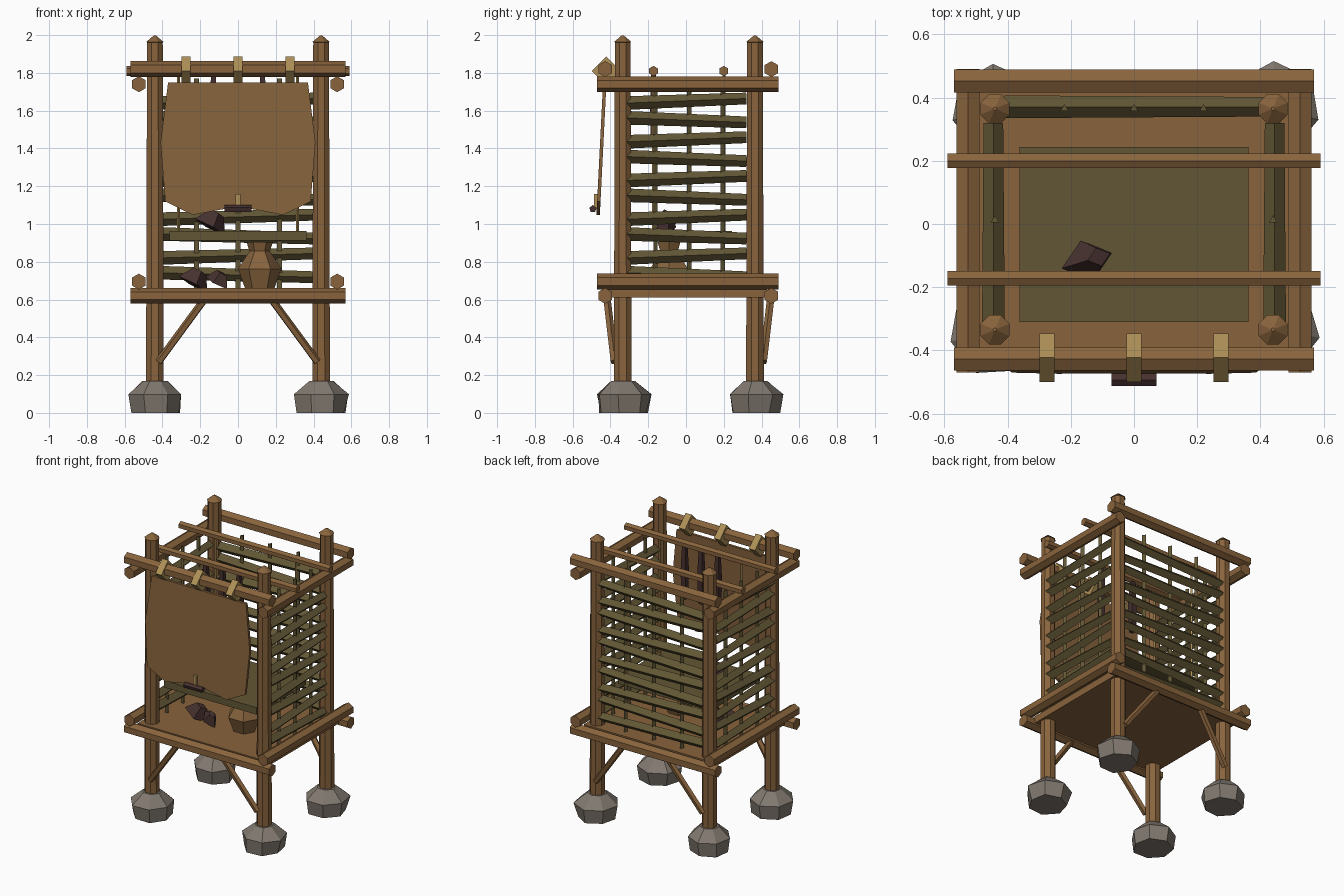
import bpy, bmesh, math, random
from mathutils import Vector, Matrix

random.seed(4)
if "Cube" in bpy.data.objects:
    bpy.data.objects.remove(bpy.data.objects["Cube"], do_unlink=True)


def material(name, rgb):
    m = bpy.data.materials.new(name)
    m.use_nodes = True
    m.diffuse_color = (*rgb, 1)
    node = next(n for n in m.node_tree.nodes if n.type == "BSDF_PRINCIPLED")
    node.inputs["Base Color"].default_value = (*rgb, 1)
    node.inputs["Roughness"].default_value = 0.9
    return m


WOOD = material("brown wood", (0.25, 0.126, 0.046))
HIDE = material("tanned hide", (0.24, 0.125, 0.046))
REED = material("olive reed", (0.122, 0.094, 0.035))
STONE = material("grey stone", (0.22, 0.19, 0.16))
DARK = material("dark dried food", (0.06, 0.03, 0.028))
ROPE = material("straw rope", (0.42, 0.28, 0.095))


def finish(name, bm, mat):
    bmesh.ops.recalc_face_normals(bm, faces=bm.faces)
    mesh = bpy.data.meshes.new(name)
    bm.to_mesh(mesh)
    bm.free()
    mesh.materials.append(mat)
    obj = bpy.data.objects.new(name, mesh)
    bpy.context.collection.objects.link(obj)
    return obj


def loft(name, start, end, rings, sides, mat, jitter=0, turn=0):
    """Rings of (fraction along the axis, radius); first corner points up or back."""
    a, b = Vector(start), Vector(end)
    d = (b - a).normalized()
    hint = Vector((0, 1, 0)) if abs(d.z) > 0.95 else Vector((0, 0, 1))
    u = (hint - d * hint.dot(d)).normalized()
    v = d.cross(u)
    bm = bmesh.new()
    loops = []
    for t, r in rings:
        loop = []
        for i in range(sides):
            ang = math.tau * i / sides + turn
            k = r * (1 + random.uniform(-jitter, jitter))
            loop.append(bm.verts.new(a.lerp(b, t) + (u * math.cos(ang) + v * math.sin(ang)) * k))
        loops.append(loop)
    for lo, hi in zip(loops, loops[1:]):
        for i in range(sides):
            j = (i + 1) % sides
            bm.faces.new((lo[i], lo[j], hi[j], hi[i]))
    bm.faces.new(loops[0])
    bm.faces.new(loops[-1])
    return finish(name, bm, mat)


def rod(name, start, end, r, sides, mat, r2=None):
    return loft(name, start, end, [(0, r), (1, r2 or r)], sides, mat)


def box(name, center, size, mat):
    bm = bmesh.new()
    bmesh.ops.create_cube(bm, size=1, matrix=Matrix.Translation(center) @ Matrix.Diagonal((*size, 1)))
    return finish(name, bm, mat)


FRONT, BACK, SIDE = -0.335, 0.365, 0.44

# Corner posts with pointed tops, standing on stones
for sx, xn in ((-1, "right"), (1, "left")):
    for y, yn in ((FRONT, "front"), (BACK, "back")):
        x = sx * SIDE
        loft(f"{yn}_{xn}_post", (x, y, 0.1), (x, y, 2.0),
             [(0, 0.051), (0.98, 0.045), (0.981, 0.05), (0.999, 0.006)], 8, WOOD, turn=math.pi / 8)
        loft(f"{yn}_{xn}_stone", (x, y, 0), (x, y, 0.17),
             [(0, 0.128), (0.58, 0.147), (1, 0.065)], 7, STONE, jitter=0.06, turn=random.random())
        # Diagonal brace from post to floor beam
        out = -1 if y < 0 else 1
        rod(f"{yn}_{xn}_brace", (sx * 0.42, y + out * 0.045, 0.27),
            (sx * 0.17, y + out * 0.085, 0.61), 0.021, 5, WOOD)

# Frame beams, low and high
for level, zx, zy in (("lower", 0.62, 0.695), ("upper", 1.82, 1.74)):
    for y, yn in ((-0.428, "front"), (0.452, "back")):
        rod(f"{level}_{yn}_beam", (-0.57, y, zx), (0.57, y, zx), 0.042, 6, WOOD)
    for sx, xn in ((-1, "right"), (1, "left")):
        rod(f"{level}_{xn}_beam", (sx * 0.525, -0.47, zy), (sx * 0.525, 0.49, zy), 0.042, 6, WOOD)

# Roof poles and floor
for y, yn in ((-0.172, "front"), (0.2, "back")):
    rod(f"{yn}_roof_pole", (-0.59, y, 1.81), (0.59, y, 1.81), 0.027, 6, WOOD)
box("floor", (0, 0.01, 0.635), (1.0, 0.84, 0.05), WOOD)

# Slatted walls: tilted reeds woven on thin stakes
ROWS, PITCH = 10, 0.1025
for i in range(ROWS):
    z = 0.73 + i * PITCH
    tilt = 0.012 if i % 2 else -0.012
    rod("back_slat", (-0.41, BACK + 0.006, z - tilt), (0.41, BACK + 0.006, z + tilt),
        0.036, 4, REED, 0.031)
    for sx in (-1, 1):
        rod("side_slat", (sx * 0.445, -0.31, z - tilt), (sx * 0.445, 0.32, z + tilt),
            0.036, 4, REED, 0.031)
for k in (-1, 0, 1):
    rod("back_stake", (k * 0.22, BACK, 0.66), (k * 0.22, BACK, 1.77), 0.015, 3, REED)
    for sx in (-1, 1):
        y = 0.013 + k * 0.178
        rod("side_stake", (sx * SIDE, y, 0.66), (sx * SIDE, y, 1.77), 0.015, 3, REED)

# Hide flap hanging from the front beam
half = [(0.37, 1.75), (0.41, 1.43), (0.385, 1.12), (0.24, 1.048), (0.07, 1.08)]
outline = half + [(-x, z) for x, z in reversed(half)]
bm = bmesh.new()
layers = [[bm.verts.new((x, -0.43 - (1.75 - z) * 0.05 + dy, z)) for x, z in outline]
          for dy in (-0.009, 0.009)]
for ring in layers:
    bm.faces.new(ring)
for i in range(len(outline)):
    j = (i + 1) % len(outline)
    bm.faces.new((layers[0][i], layers[0][j], layers[1][j], layers[1][i]))
finish("hide_flap", bm, HIDE)

# Straw ties over the beam, flap toggle
for x in (-0.275, 0, 0.275):
    rod("flap_tie", (x - 0.024, -0.423, 1.81), (x + 0.024, -0.423, 1.81), 0.077, 4, ROPE)
rod("flap_toggle", (-0.072, -0.493, 1.08), (0.072, -0.493, 1.08), 0.02, 5, DARK)
box("toggle_loop", (0, -0.478, 1.12), (0.024, 0.02, 0.08), ROPE)

# Hanging shelf on cords
box("hanging_shelf", (0, -0.033, 0.938), (0.725, 0.555, 0.05), REED)
for x in (-0.315, 0.315):
    for y in (-0.172, 0.2):
        rod("shelf_cord", (x, y, 0.94), (x, y, 1.81), 0.008, 4, ROPE)

# Dried strips hanging from the front roof pole
for x in (-0.13, 0, 0.13):
    loft("dried_strip", (x, -0.172, 1.8), (x, -0.172, 1.42),
         [(0, 0.018), (0.5, 0.028), (1, 0.02)], 4, DARK, turn=math.pi / 4)

# Pot on the floor
loft("clay_pot", (0.115, -0.09, 0.66), (0.115, -0.09, 0.905),
     [(0, 0.078), (0.42, 0.115), (0.8, 0.054), (1, 0.07)], 6, HIDE, turn=math.pi / 6)

# Dark faceted food chunks, on the floor and the shelf
for x, y, z, size, yaw in ((-0.22, -0.12, 0.715, 0.09, 0.3), (-0.1, -0.16, 0.715, 0.07, -0.4),
                           (-0.13, -0.11, 1.02, 0.095, 0.3)):
    bm = bmesh.new()
    bmesh.ops.create_cone(bm, segments=4, radius1=size, radius2=size * 0.45, depth=size * 1.1,
                          cap_ends=True, matrix=Matrix.Translation((x, y, z))
                          @ Matrix.Rotation(yaw, 4, "Z") @ Matrix.Rotation(0.5, 4, "Y")
                          @ Matrix.Diagonal((1, 0.7, 0.8, 1)))
    finish("food_chunk", bm, DARK)
